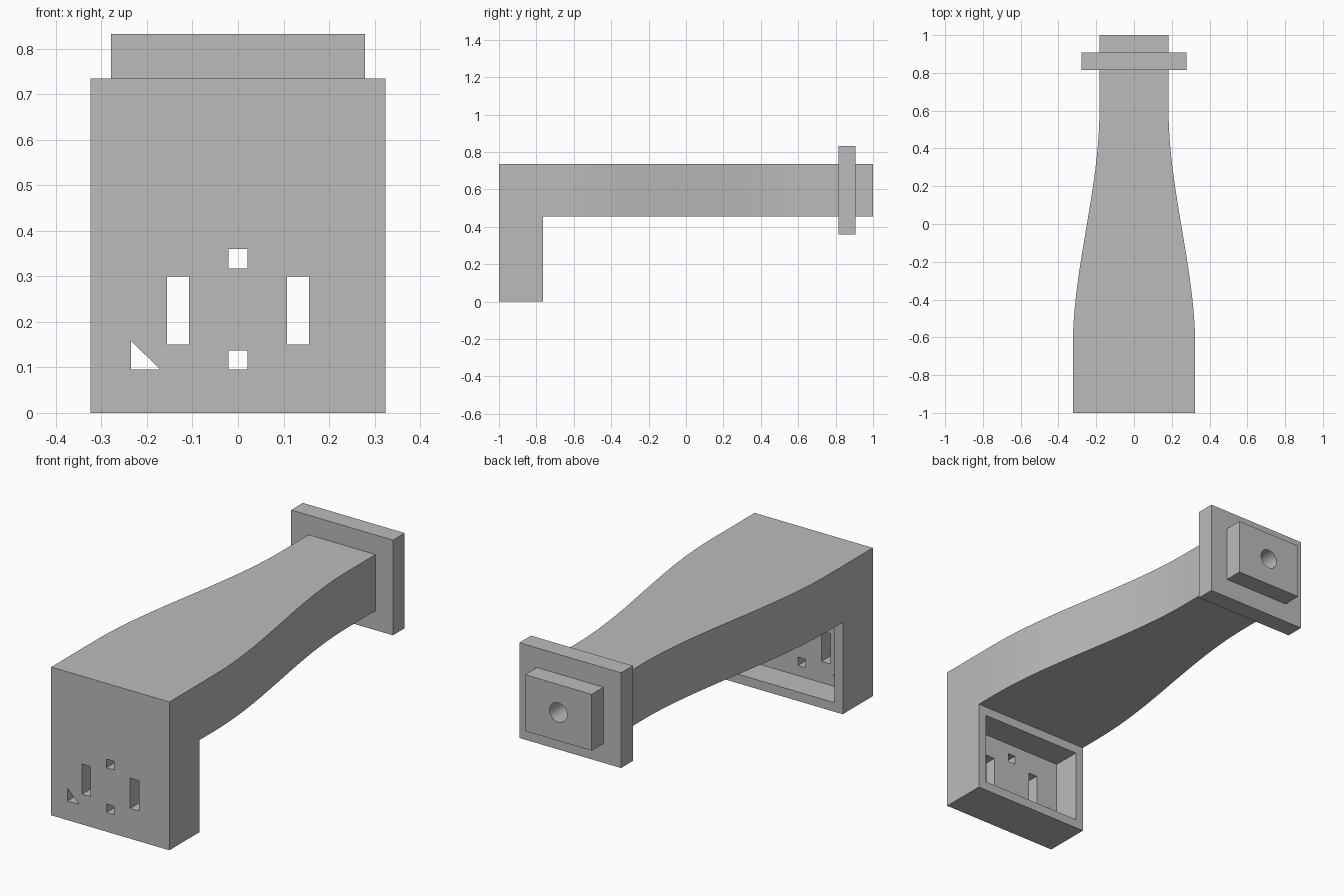
import bpy
import bmesh
from math import radians

cube = bpy.data.objects.get("Cube")
if cube:
    bpy.data.objects.remove(cube, do_unlink=True)

grey = bpy.data.materials.new("plain_grey")
grey.use_nodes = True
colour = (0.5, 0.5, 0.5, 1)
grey.diffuse_color = colour
grey.node_tree.nodes["Principled BSDF"].inputs["Base Color"].default_value = colour


def prism(name, outline, direction):
    """Extrude a closed 3D outline along a direction."""
    bm = bmesh.new()
    face = bm.faces.new([bm.verts.new(p) for p in outline])
    ext = bmesh.ops.extrude_face_region(bm, geom=[face])
    moved = [v for v in ext["geom"] if isinstance(v, bmesh.types.BMVert)]
    bmesh.ops.translate(bm, verts=moved, vec=direction)
    bmesh.ops.recalc_face_normals(bm, faces=bm.faces[:])
    mesh = bpy.data.meshes.new(name)
    bm.to_mesh(mesh)
    bm.free()
    mesh.materials.append(grey)
    obj = bpy.data.objects.new(name, mesh)
    bpy.context.collection.objects.link(obj)
    return obj


def box(name, x0, x1, y0, y1, z0, z1):
    base = [(x0, y0, z0), (x1, y0, z0), (x1, y1, z0), (x0, y1, z0)]
    return prism(name, base, (0, 0, z1 - z0))


def combine(target, other, operation):
    """Apply a boolean and discard the helper."""
    mod = target.modifiers.new(operation, "BOOLEAN")
    mod.operation = operation
    mod.solver = "EXACT"
    mod.object = other
    bpy.ops.object.select_all(action="DESELECT")
    target.select_set(True)
    bpy.context.view_layer.objects.active = target
    bpy.ops.object.modifier_apply(modifier=mod.name)
    bpy.data.objects.remove(other, do_unlink=True)


# Bottle-shaped plan outline of the arm, mirrored left to right
wide, narrow = 0.324, 0.183
start, end, steps = -0.65, 0.6, 24
side = [(wide, -1)]
for i in range(steps + 1):
    t = i / steps
    blend = t * t * (3 - 2 * t)
    side.append((wide + (narrow - wide) * blend, start + (end - start) * t))
side.append((narrow, 1))
plan = side + [(-x, y) for x, y in reversed(side)]
bracket = prism("bracket_arm", [(x, y, 0) for x, y in plan], (0, 0, 0.735))

# Clear the space under the arm, leaving the front foot
combine(bracket, box("under_arm", -1, 1, -0.765, 2, -1, 0.456), "DIFFERENCE")

# Collar plate near the back end
combine(bracket, box("collar", -0.279, 0.279, 0.815, 0.907, 0.36, 0.832), "UNION")

# Recess in the back of the foot
combine(bracket, box("recess", -0.28, 0.28, -0.907, -0.7, 0.045, 0.411), "DIFFERENCE")

# Slots and square windows through the front wall
windows = [(s * 0.132, 0.024, 0.15, 0.30) for s in (-1, 1)]
windows += [(0, 0.021, 0.095, 0.137), (0, 0.021, 0.317, 0.36)]
for x, half, low, high in windows:
    combine(bracket, box("window", x - half, x + half, -1.1, -0.85, low, high), "DIFFERENCE")

# Triangular corner window
triangle = [(-0.235, -1.1, 0.095), (-0.17, -1.1, 0.095), (-0.235, -1.1, 0.158)]
combine(bracket, prism("corner_window", triangle, (0, 0.25, 0)), "DIFFERENCE")

# Round bore in the back end
bpy.ops.mesh.primitive_cylinder_add(vertices=32, radius=0.048, depth=0.4,
                                    location=(0, 1, 0.596), rotation=(radians(90), 0, 0))
bore = bpy.context.object
bore.data.materials.append(grey)
combine(bracket, bore, "DIFFERENCE")

bpy.ops.object.shade_smooth_by_angle(angle=radians(30))
